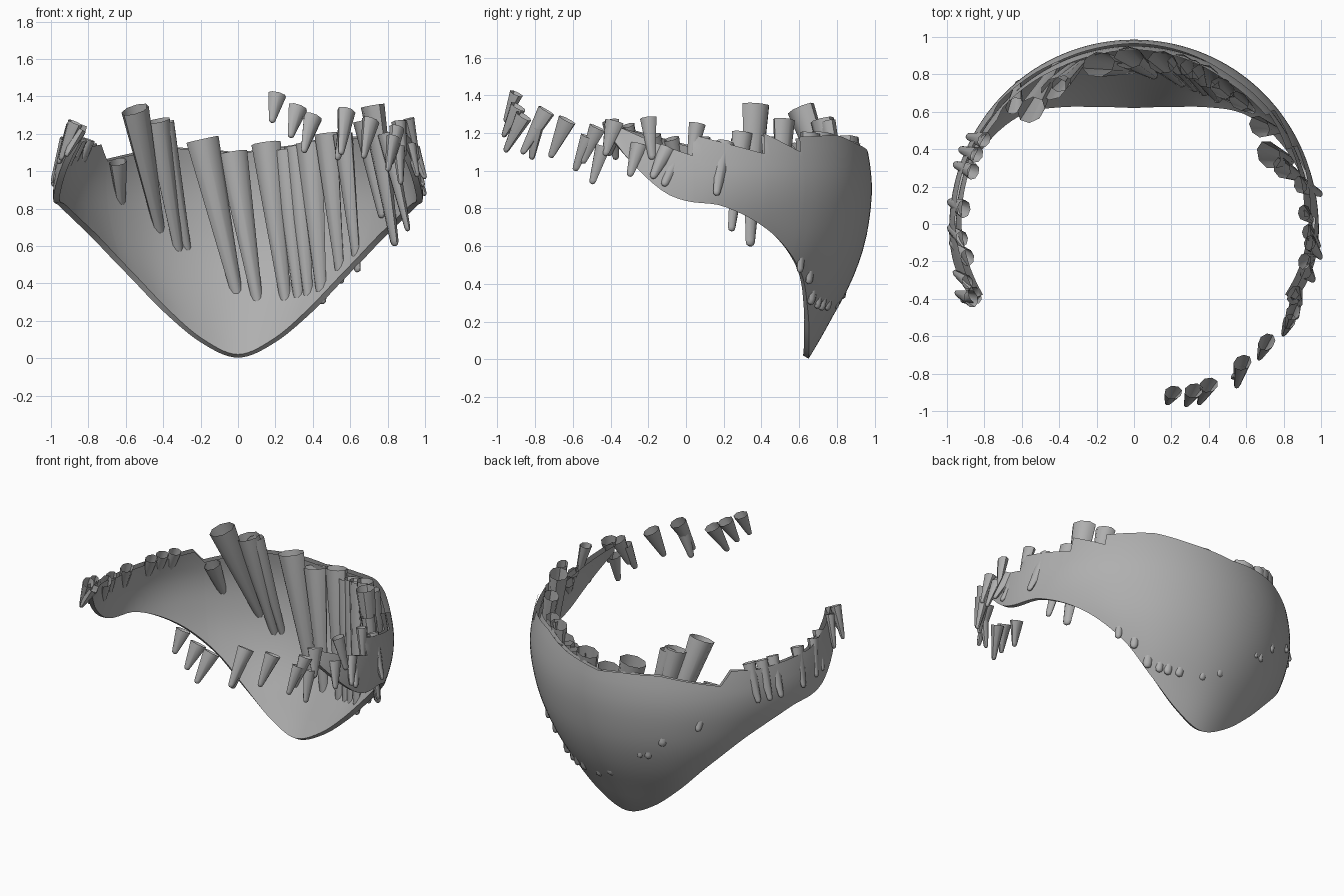
import bpy, bmesh, math
from mathutils import Vector

if "Cube" in bpy.data.objects:
    bpy.data.objects.remove(bpy.data.objects["Cube"])

grey = bpy.data.materials.new("warm_grey")
grey.diffuse_color = (0.43, 0.43, 0.43, 1)
grey.use_nodes = True
grey.node_tree.nodes["Principled BSDF"].inputs["Base Color"].default_value = grey.diffuse_color


def curve(pts, t):
    """Smooth interpolation through (t, value) points."""
    n = len(pts)
    t = min(max(t, pts[0][0]), pts[-1][0])
    i = next(k for k in range(n - 1) if t <= pts[k + 1][0])

    def slope(k):
        a, b = pts[max(k - 1, 0)], pts[min(k + 1, n - 1)]
        return (b[1] - a[1]) / (b[0] - a[0])
    (t0, v0), (t1, v1) = pts[i], pts[i + 1]
    h = t1 - t0
    s = (t - t0) / h
    return ((2*s**3 - 3*s**2 + 1) * v0 + (s**3 - 2*s**2 + s) * h * slope(i)
            + (3*s**2 - 2*s**3) * v1 + (s**3 - s**2) * h * slope(i + 1))


def linear(pts, t):
    for (a, va), (b, vb) in zip(pts, pts[1:]):
        if t <= b:
            return va + (vb - va) * (t - a) / (b - a)
    return pts[-1][1]


# radius of the bowl by height
BOWL = [(0, .65), (.1, .71), (.2, .765), (.4, .872), (.6, .945), (.8, .98),
        (.95, .985), (1.1, .965), (1.2, .94), (1.35, .89), (1.5, .86)]
# lower rim by angle from the back: height and radius
RIM_Z = [(-17.6, .09), (0, .003), (17.6, .09), (32.4, .26), (45, .465), (60.6, .67),
         (78, .81), (90, .84), (97, .89), (107, 1.04), (115, 1.19)]
RIM_R = [(-17.6, .685), (0, .65), (17.6, .685), (32.4, .765), (45, .86), (60.6, .925),
         (78, .972), (90, .987), (97, .99), (107, .98), (115, .955)]
# upper rim, stepped on the right side and notched on the left
TOP_RIGHT = [(0, 1.1), (18, 1.14), (32, 1.19), (50.5, 1.18), (51, 1.1), (64, 1.2),
             (64.5, 1.09), (87.5, 1.19), (88, 1.08), (100, 1.15), (115, 1.25)]
TOP_LEFT = [(0, 1.1), (10, 1.12), (25, 1.13), (48, 1.06), (52.5, 1.15), (62, 1.13),
            (90, 1.14), (115, 1.25)]
# smooth height below the steps, so the grid stays even
BELT = [(0, 1.02), (85, 1.03), (100, 1.10), (115, 1.22)]


def finish(ob, angle):
    ob.data.materials.append(grey)
    bpy.ops.object.select_all(action='DESELECT')
    ob.select_set(True)
    bpy.context.view_layer.objects.active = ob
    bpy.ops.object.shade_smooth_by_angle(angle=math.radians(angle))


def mesh_object(name, bm):
    me = bpy.data.meshes.new(name)
    bm.to_mesh(me)
    bm.free()
    ob = bpy.data.objects.new(name, me)
    bpy.context.collection.objects.link(ob)
    return ob


# --- curved bowl-shaped shell: two sheets, open along the top ---
ROWS, UPPER = 14, 3
angles = sorted(set([i * 2.5 for i in range(-46, 47)] + [50.5, 51, 64, 64.5, 88, -48]))
bm = bmesh.new()
outer = []
for deg in angles:
    a = abs(deg)
    p = math.radians(deg)
    z0, belt = curve(RIM_Z, a), linear(BELT, a)
    z1 = linear(TOP_RIGHT if deg > 0 else TOP_LEFT, a)
    off = curve(RIM_R, a) - curve(BOWL, z0)
    col = []
    for j in range(ROWS + UPPER + 1):
        t = min(j / ROWS, 1)
        z = z0 + (belt - z0) * t
        if j > ROWS:
            z = belt + (z1 - belt) * (j - ROWS) / UPPER
        r = curve(BOWL, z) + off * (1 - t) ** 2
        col.append(bm.verts.new((r * math.sin(p), r * math.cos(p), z)))
    outer.append(col)
for a, b in zip(outer, outer[1:]):
    for j in range(ROWS + UPPER):
        bm.faces.new((a[j], a[j + 1], b[j + 1], b[j]))
bm.normal_update()
THICK = 0.034
inner = []
for col in outer:
    new = []
    for v in col:
        n = v.normal if v.normal.dot(Vector((v.co.x, v.co.y, 0))) > 0 else -v.normal
        new.append(bm.verts.new(v.co - n * THICK))
    inner.append(new)
for i in range(len(inner) - 1):
    a, b = inner[i], inner[i + 1]
    for j in range(ROWS + UPPER):
        bm.faces.new((b[j], b[j + 1], a[j + 1], a[j]))
    bm.faces.new((outer[i][0], outer[i + 1][0], b[0], a[0]))
for i in (0, -1):
    for j in range(ROWS + UPPER):
        bm.faces.new((outer[i][j], outer[i][j + 1], inner[i][j + 1], inner[i][j]))
bmesh.ops.recalc_face_normals(bm, faces=bm.faces)
bm.faces.ensure_lookup_table()
mid = bm.faces[(ROWS + UPPER) * (len(angles) // 2) + ROWS // 2]
if mid.normal.dot(Vector((0, 1, 0))) < 0:
    bmesh.ops.reverse_faces(bm, faces=bm.faces)
finish(mesh_object("shell", bm), 40)


# --- tapered spikes, hollow at the top and rounded at the tip ---
def spike(name, top, tip, radius, sides=8):
    top, tip = Vector(top), Vector(tip)
    axis = (tip - top).normalized()
    out = Vector((top.x, top.y, 0)).normalized()
    side = axis.cross(out).normalized()
    out = side.cross(axis)
    length = (tip - top).length
    end = max(radius * .35, .02)
    bm = bmesh.new()
    rings = []
    for d, r in ((0, radius), (length - end, end), (length - end * .3, end * .8), (length, end * .35)):
        rings.append([bm.verts.new(top + axis * d
                      + side * r * math.cos(2 * math.pi * k / sides)
                      + out * r * .75 * math.sin(2 * math.pi * k / sides))
                      for k in range(sides)])
    for a, b in zip(rings, rings[1:]):
        for k in range(sides):
            m = (k + 1) % sides
            bm.faces.new((a[k], a[m], b[m], b[k]))
    last = bm.faces.new(rings[-1])
    bmesh.ops.recalc_face_normals(bm, faces=bm.faces)
    if last.normal.dot(axis) < 0:
        bmesh.ops.reverse_faces(bm, faces=bm.faces)
    finish(mesh_object(name, bm), 50)


def on_bowl(x, z, inset):
    r = curve(BOWL, z) - inset
    return (x, math.sqrt(max(r * r - x * x, 0)), z)


# long spikes along the inside of the back: top x, top z, tip x, tip z, radius, tip inset
for i, (xt, zt, xb, zb, r, inset) in enumerate([
        (-.55, 1.33, -.41, .64, .085, .004), (-.43, 1.27, -.31, .53, .075, .004),
        (-.39, 1.26, -.26, .53, .055, .004), (-.64, 1.05, -.62, .76, .055, -.005),
        (-.19, 1.17, 0, .32, .09, .006), (-.03, 1.10, .11, .27, .08, .006),
        (.15, 1.15, .26, .26, .08, .008), (.25, 1.11, .33, .26, .075, .008),
        (.31, 1.13, .38, .27, .07, .012), (.38, 1.15, .45, .29, .08, .016),
        (.47, 1.20, .55, .40, .07, .02), (.56, 1.20, .64, .46, .06, .018)]):
    spike(f"back_spike_{i}", on_bowl(xt, zt, .075), on_bowl(xb, zb, inset), r)

# shorter spikes around the right side and the open front: top, tip, radius
for i, (top, tip, r) in enumerate([
        ((.72, .37, 1.35), (.84, .34, .60), .08), ((.79, .30, 1.20), (.91, .24, .68), .06),
        ((.67, .52, 1.27), (.77, .50, .75), .065), ((.89, .21, 1.15), (1.0, .16, .87), .05),
        ((.91, .06, 1.25), (.95, .02, 1.02), .045), ((.93, -.04, 1.08), (.99, -.12, .92), .045),
        ((.94, -.10, 1.12), (1.0, -.18, .96), .045), ((.91, -.20, 1.28), (.96, -.18, 1.06), .045),
        ((.92, -.25, 1.14), (.96, -.30, .97), .045), ((.86, -.38, 1.26), (.89, -.43, 1.08), .055),
        ((.86, -.44, 1.13), (.87, -.50, .93), .045), ((.85, -.47, 1.23), (.82, -.55, 1.04), .05),
        ((.83, -.52, 1.18), (.80, -.59, 1.00), .045), ((.71, -.63, 1.27), (.67, -.72, 1.07), .055),
        ((.58, -.74, 1.32), (.55, -.87, 1.09), .055), ((.57, -.79, 1.23), (.53, -.82, 1.06), .04),
        ((.40, -.86, 1.29), (.35, -.96, 1.10), .055), ((.32, -.89, 1.34), (.28, -.97, 1.18), .055),
        ((.21, -.90, 1.41), (.18, -.96, 1.26), .05)]):
    spike(f"right_spike_{i}", top, tip, r)

# shorter spikes along the left side: top, tip, radius
for i, (top, tip, r) in enumerate([
        ((-.87, -.40, 1.26), (-.95, -.37, 1.06), .05), ((-.85, -.38, 1.22), (-.92, -.41, 1.08), .05),
        ((-.89, -.31, 1.24), (-.96, -.26, 1.04), .04), ((-.89, -.18, 1.18), (-.98, -.10, .95), .05),
        ((-.92, -.08, 1.17), (-.99, -.02, .94), .045), ((-.91, .08, 1.17), (-.99, .12, .92), .05),
        ((-.86, .28, 1.17), (-.96, .32, .92), .045), ((-.84, .37, 1.17), (-.93, .40, .92), .045),
        ((-.80, .45, 1.17), (-.89, .47, .92), .045)]):
    spike(f"left_spike_{i}", top, tip, r)
